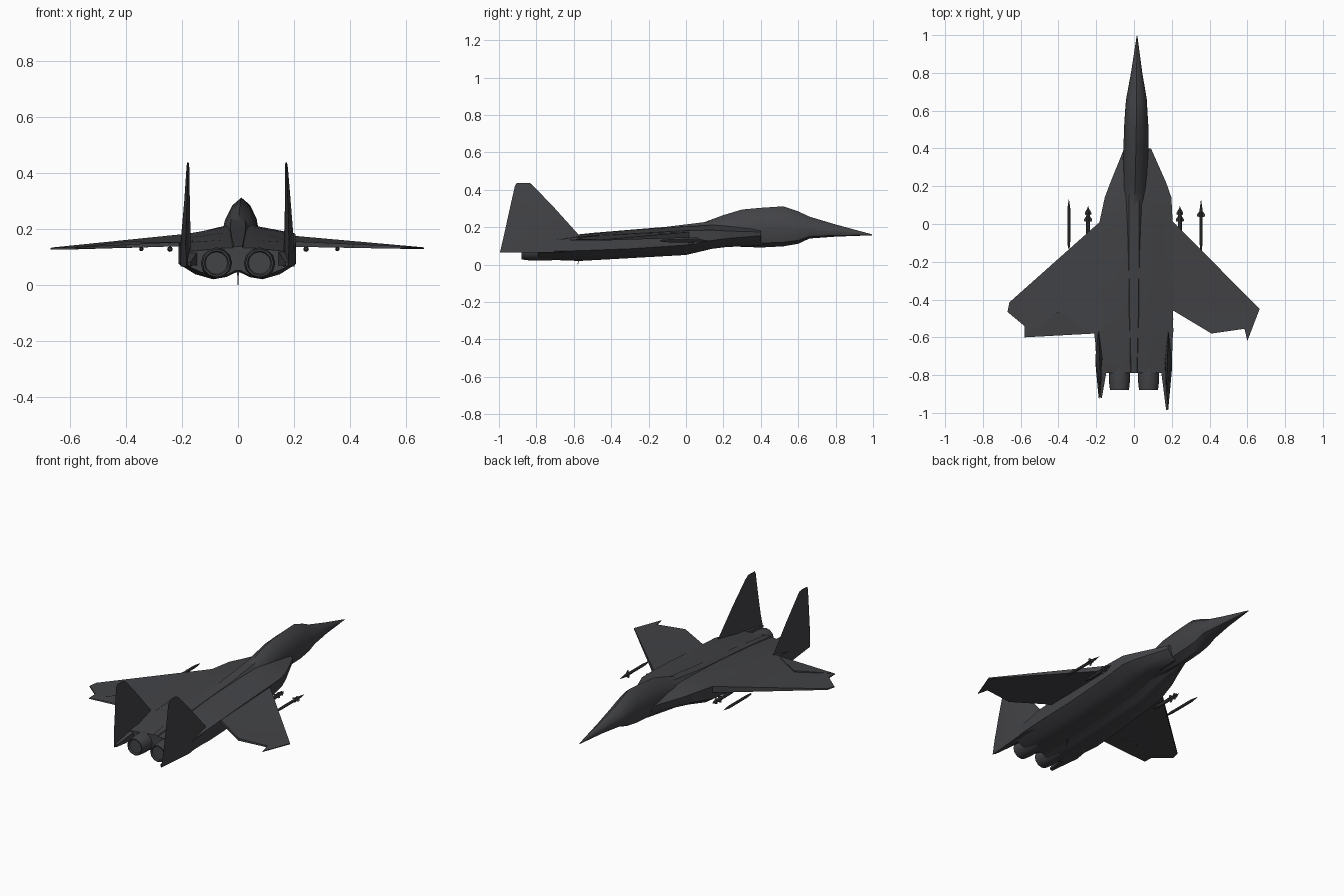
import bpy, bmesh, math
from mathutils import Matrix

if "Cube" in bpy.data.objects:
    bpy.data.objects.remove(bpy.data.objects["Cube"])

mat = bpy.data.materials.new("dark_grey")
mat.diffuse_color = (0.055, 0.056, 0.062, 1)
mat.use_nodes = True
mat.node_tree.nodes["Principled BSDF"].inputs["Base Color"].default_value = mat.diffuse_color


def finish(name, bm, angle=40):
    bmesh.ops.recalc_face_normals(bm, faces=bm.faces)
    me = bpy.data.meshes.new(name)
    bm.to_mesh(me)
    bm.free()
    me.materials.append(mat)
    ob = bpy.data.objects.new(name, me)
    bpy.context.collection.objects.link(ob)
    bpy.ops.object.select_all(action='DESELECT')
    ob.select_set(True)
    bpy.context.view_layer.objects.active = ob
    bpy.ops.object.shade_smooth_by_angle(angle=math.radians(angle))
    return ob


def loft(name, rings, angle=40):
    """Skin a list of equal-length rings of 3D points and cap both ends."""
    bm = bmesh.new()
    vs = [[bm.verts.new(p) for p in r] for r in rings]
    n = len(rings[0])
    for a, b in zip(vs, vs[1:]):
        for i in range(n):
            j = (i + 1) % n
            bm.faces.new((a[i], a[j], b[j], b[i]))
    bm.faces.new(vs[0])
    bm.faces.new(vs[-1])
    return finish(name, bm, angle)


# Nose and cockpit: y, centre x, half width, top, middle, bottom
nose = [(0.995, .016, .002, .162, .160, .157), (0.80, .014, .030, .215, .178, .150),
        (0.66, .013, .055, .257, .185, .140), (0.60, .012, .059, .285, .185, .112),
        (0.52, .012, .064, .312, .185, .098), (0.40, .010, .066, .304, .185, .092),
        (0.30, .008, .066, .295, .180, .095), (0.20, .005, .066, .265, .175, .105),
        (0.10, .002, .064, .228, .170, .11), (-0.08, 0, .055, .20, .165, .11)]
rings = []
for y, cx, w, t, m, b in nose:
    half = [(0, t), (.5 * w, m + .78 * (t - m)), (.85 * w, m + .4 * (t - m)),
            (w, m), (.75 * w, b + .25 * (m - b)), (0, b)]
    full = half + [(-x, z) for x, z in half[-2:0:-1]]
    rings.append([(cx + x, y, z) for x, z in full])
loft("nose_and_cockpit", rings)

# Blended main body: y, left width, right width, top, shoulder, side bottom, belly
body = [(0.40, .052, .090, .200, .175, .155, .100), (0.22, .125, .170, .210, .180, .140, .095),
        (0.14, .155, .198, .212, .185, .130, .085), (0.0, .185, .205, .205, .182, .105, .052),
        (-0.30, .200, .205, .185, .165, .085, .035), (-0.57, .212, .208, .160, .150, .075, .020),
        (-0.79, .185, .188, .132, .118, .070, .028)]
rings = []
for y, wl, wr, t, s, l, b in body:
    prof = [(.28, t), (.5, t - .3 * (t - s)), (1, s), (1, l), (.72, b + .018),
            (.42, b), (.2, b + .008), (.04, b + .024)]
    rings.append([(x * wr, y, z) for x, z in prof] +
                 [(-x * wl, y, z) for x, z in reversed(prof)])
loft("main_body", rings)

# Raised spine along the back
loft("spine", [[(-w, y, z - .03), (-.5 * w, y, z), (.5 * w, y, z), (w, y, z - .03)]
               for y, w, z in [(0.16, .05, .235), (-0.1, .055, .203),
                               (-0.5, .045, .170), (-0.79, .03, .138)]], 20)


def wing(name, pts):
    """Thin plate from outline points (x, y, top z, bottom z)."""
    bm = bmesh.new()
    top = [bm.verts.new((x, y, t)) for x, y, t, b in pts]
    low = [bm.verts.new((x, y, b)) for x, y, t, b in pts]
    for ring in (top, low):
        bm.faces.new(ring)
    for i in range(len(pts)):
        j = (i + 1) % len(pts)
        bm.faces.new((top[i], top[j], low[j], low[i]))
    bmesh.ops.triangulate(bm, faces=[f for f in bm.faces if len(f.verts) > 4])
    return finish(name, bm, 30)


# Wings, with differently bent trailing edges
wing("left_wing", [(-.16, .03, .185, .145), (-.66, -.415, .134, .127), (-.67, -.465, .132, .126),
                   (-.58, -.54, .136, .127), (-.58, -.60, .134, .129), (-.40, -.465, .155, .132),
                   (-.21, -.58, .152, .138), (-.16, -.56, .155, .135)])
wing("right_wing", [(.17, .05, .178, .145), (.665, -.45, .134, .129), (.60, -.62, .134, .130),
                    (.585, -.555, .138, .129), (.41, -.58, .146, .132),
                    (.21, -.46, .155, .136), (.17, -.46, .155, .135)])


# Tail fins, rooted on the sides of the body
def fin(name, side, levels):
    rings = []
    for z, y0, y1, x, t in levels:
        ym = y0 + .4 * (y1 - y0)
        rings.append([(side * x, y0, z), (side * (x + t), ym, z),
                      (side * x, y1, z), (side * (x - t), ym, z)])
    loft(name, rings, 30)


fin("right_fin", 1, [(.065, -.60, -.995, .180, .022), (.15, -.565, -.975, .182, .018),
                     (.30, -.70, -.942, .178, .010), (.42, -.815, -.915, .173, .005),
                     (.437, -.84, -.905, .172, .003)])
fin("left_fin", -1, [(.065, -.60, -.925, .183, .022), (.15, -.565, -.922, .187, .018),
                     (.30, -.70, -.918, .182, .010), (.42, -.815, -.913, .179, .005),
                     (.437, -.835, -.905, .179, .003)])

# Tail booms carrying the fins
for side, end, nm in ((-1, -.92, "left_tail_boom"), (1, -.985, "right_tail_boom")):
    loft(nm, [[(side * x0, y, z1), (side * x1, y, z1), (side * x1, y, z0), (side * x0, y, z0)]
              for y, x0, x1, z0, z1 in [(-.50, .13, .208, .08, .15), (-.75, .14, .200, .07, .125),
                                        (end, .170, .178, .068, .08)]], 30)

# Engine nozzles: slightly bulged tubes with a recessed end
for x, nm in ((-.077, "left_nozzle"), (.077, "right_nozzle")):
    rings = [[(x + r * math.cos(a * math.pi / 6), y, .078 + r * math.sin(a * math.pi / 6))
              for a in range(12)]
             for y, r in [(-.55, .048), (-.76, .056), (-.83, .056), (-.88, .050),
                          (-.88, .044), (-.872, .040)]]
    loft(nm, rings, 35)


# Underwing missiles: pointed tube with four crossed fins
def missile(name, x, z, front, rear, r, fins):
    bm = bmesh.new()
    stations = [(front, .001), (front - .05, r), (rear + .04, r), (rear, r * .5)]
    vs = [[bm.verts.new((x + q * math.cos(a * math.pi / 4), y, z + q * math.sin(a * math.pi / 4)))
           for a in range(8)] for y, q in stations]
    for a, b in zip(vs, vs[1:]):
        for i in range(8):
            bm.faces.new((a[i], a[(i + 1) % 8], b[(i + 1) % 8], b[i]))
    bm.faces.new(vs[0])
    bm.faces.new(vs[-1])
    for y, s in fins:
        for k in range(4):
            rot = Matrix.Rotation(k * math.pi / 2 + .25, 3, 'Y')
            tri = []
            for px, py in ((0, y), (s, y - .03), (s, y - .04), (0, y - .045)):
                p = rot @ Matrix.Translation((px, py, 0)).to_translation()
                tri.append(bm.verts.new((p.x + x, p.y, p.z + z)))
            bm.faces.new(tri)
    finish(name, bm, 40)


missile("left_outer_missile", -.345, .128, .13, -.13, .008, [])
missile("right_outer_missile", .355, .128, .125, -.14, .008, [(.08, .022)])
for s, nm in ((-1, "left"), (1, "right")):
    missile(nm + "_inner_missile", s * .243, .128, .095, -.12, .010, [(.09, .018), (.055, .022)])

# Small belly probe
loft("belly_probe", [[(-w, y + w, z), (w, y + w, z), (w, y - w, z), (-w, y - w, z)]
                     for y, w, z in [(-.56, .004, .06), (-.58, .001, 0)]])
